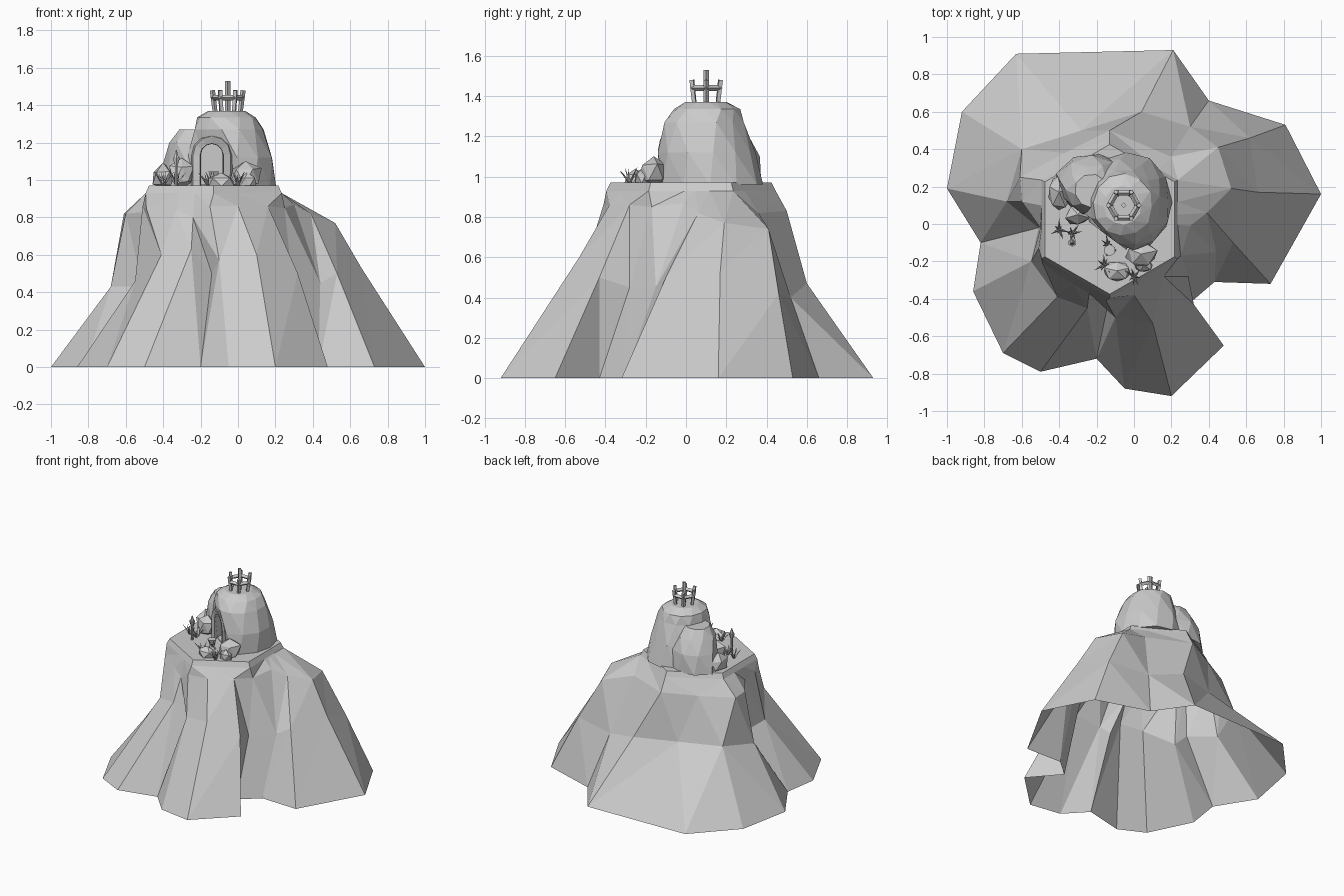
import bpy, bmesh, math, random
from mathutils import Vector, Matrix

random.seed(4)
if "Cube" in bpy.data.objects:
    bpy.data.objects.remove(bpy.data.objects["Cube"], do_unlink=True)

stone = bpy.data.materials.new("grey stone")
stone.use_nodes = True
GREY = (0.6, 0.6, 0.6, 1)
stone.diffuse_color = GREY
stone.node_tree.nodes["Principled BSDF"].inputs["Base Color"].default_value = GREY

TOP = 0.97                      # height of the plateau floor
CENTRE = Vector((-0.13, 0.025, 0))


def finish(name, bm):
    """Turn a bmesh into a flat-shaded stone object."""
    mesh = bpy.data.meshes.new(name)
    bm.to_mesh(mesh)
    bm.free()
    mesh.materials.append(stone)
    obj = bpy.data.objects.new(name, mesh)
    bpy.context.collection.objects.link(obj)
    return obj


def loft(name, rings, cap_bottom=False):
    """Skin a stack of rings that run counter-clockwise, bottom to top."""
    bm = bmesh.new()
    rows = [[bm.verts.new(p) for p in ring] for ring in rings]
    count = len(rows[0])
    for low, high in zip(rows, rows[1:]):
        for i in range(count):
            j = (i + 1) % count
            bm.faces.new((low[i], low[j], high[j], high[i]))
    bm.faces.new(rows[-1])
    if cap_bottom:
        bm.faces.new(rows[0][::-1])
        bmesh.ops.recalc_face_normals(bm, faces=bm.faces[:])
    bmesh.ops.triangulate(bm, faces=bm.faces[:], quad_method='SHORT_EDGE')
    return finish(name, bm)


def oval(cx, cy, rx, ry, z, sides, jitter=0.0, turn=0.0):
    ring = []
    for i in range(sides):
        a = turn + math.tau * i / sides
        k = 1 + random.uniform(-jitter, jitter)
        ring.append((cx + rx * k * math.cos(a), cy + ry * k * math.sin(a), z))
    return ring


def rock(name, place, size, jitter=0.14):
    """Faceted boulder, flattened where it sits on the plateau."""
    bm = bmesh.new()
    bmesh.ops.create_icosphere(bm, subdivisions=1, radius=1)
    turn = Matrix.Rotation(random.uniform(0, math.tau), 3, 'Z')
    for v in bm.verts:
        p = turn @ v.co * (1 + random.uniform(-jitter, jitter))
        p = Vector(place) + Vector(a * b for a, b in zip(p, size))
        p.z = max(p.z, TOP - 0.01)
        v.co = p
    return finish(name, bm)


def bar(bm, start, end, r1, r2, sides=4):
    """Tapered rod between two points, added to a bmesh."""
    start, end = Vector(start), Vector(end)
    axis = end - start
    turn = axis.to_track_quat('Z', 'Y').to_matrix().to_4x4()
    place = Matrix.Translation((start + end) / 2) @ turn
    bmesh.ops.create_cone(bm, cap_ends=True, segments=sides, radius1=r1,
                          radius2=r2, depth=axis.length, matrix=place)


def hexagon_point(direction, scale, z):
    """Point on the hexagonal plateau outline, snapped to a close corner."""
    a = math.atan2(direction.y, direction.x)
    corner = math.pi / 6 + math.pi / 3 * round((a - math.pi / 6) / (math.pi / 3))
    if abs(a - corner) < math.radians(6.5):
        a = corner
    inside = (a - corner + math.pi / 3) % (math.pi / 3) - math.pi / 6
    r = scale * 0.4 * math.cos(math.pi / 6) / math.cos(inside)
    return CENTRE + Vector((r * math.cos(a), r * math.sin(a), z))


# Mountain: foot, middle, shoulder and plateau outlines, open underneath
foot = [(1, .16), (.81, .53), (.4, .66), (.21, .93), (-.63, .91), (-.92, .6),
        (-1, .19), (-.82, -.1), (-.86, -.36), (-.7, -.69), (-.5, -.79),
        (-.2, -.72), (-.05, -.88), (.2, -.92), (.48, -.65), (.29, -.43),
        (.43, -.31), (.73, -.32)]
middle = [(.66, .17, .53), (.62, .46, .42), (.3, .52, .4), (.04, .6, .47),
          (-.28, .5, .48), (-.6, .4, .49), (-.68, .12, .43),
          (-.51, -.02, .43), (-.55, -.2, .46), (-.41, -.39, .6),
          (-.25, -.45, .63), (-.14, -.43, .5), (-.1, -.5, .57),
          (.1, -.53, .6), (.32, -.43, .5), (.29, -.28, .45),
          (.44, -.15, .45), (.53, -.1, .5)]
shoulder = [(.52, .19, .77), (.45, .41, .74), (.2, .36, .82), (-.13, .5, .83),
            (-.37, .38, .82), (-.61, .25, .82), (-.6, .12, .82),
            (-.5, -.02, .83), (-.51, -.13, .86), (-.49, -.21, .85),
            (-.33, -.32, .84), (-.24, -.37, .8), (-.15, -.41, .86),
            (0, -.38, .86), (.16, -.28, .86), (.25, -.17, .85),
            (.3, -.01, .87), (.39, .06, .82)]
rays = [Vector(p) - CENTRE for p in shoulder]
loft("mountain", [[(x, y, 0) for x, y in foot], middle, shoulder,
                  [hexagon_point(r, 1.05, TOP - 0.04) for r in rays],
                  [hexagon_point(r, 1, TOP) for r in rays]])

# Domed rock, sliced flat toward the front right, where the cave opens
SLICE = Vector((-0.6, -0.8, 0))
SLICE_AT = 0.095


def sliced(points, limit):
    """Push points back onto the slicing plane."""
    return [p - SLICE * max(0, p.dot(SLICE) - limit)
            for p in map(Vector, points)]


dome_rings = [(-.04, .12, .25, .27, TOP - 0.01), (-.04, .1, .23, .24, 1.12),
              (-.05, .09, .19, .2, 1.27), (-.06, .1, .16, .165, 1.335),
              (-.06, .1, .1, .105, 1.37)]
dome = loft("domed_rock", [sliced(oval(*ring, 12, 0.04, 0.15 * i),
                                  SLICE_AT + 0.02 * min(i, 2))
                           for i, ring in enumerate(dome_rings)],
            cap_bottom=True)

# Flat-topped rock wall merging into the side of the dome
wall_rings = [(-.22, .21, .2, .17, TOP - 0.01), (-.22, .21, .18, .16, 1.1),
              (-.23, .19, .13, .13, 1.2), (-.23, .18, .09, .09, 1.27)]
wall = loft("rock_wall", [oval(*ring, 9, 0.06, 0.2 * i)
                          for i, ring in enumerate(wall_rings)],
            cap_bottom=True)

# Cave cut through both
CAVE_X, CAVE_R, SPRING = -0.14, 0.06, 1.135


def arch(radius, base):
    """Arched outline as x and z pairs."""
    curve = [(CAVE_X + radius * math.cos(math.pi * i / 6),
              SPRING + radius * math.sin(math.pi * i / 6)) for i in range(7)]
    return [(CAVE_X + radius, base)] + curve + [(CAVE_X - radius, base)]


cutter = loft("cave_cutter", [[(x, y, z) for x, z in arch(CAVE_R, TOP + 0.005)]
                              for y in (-0.4, 0.17)], cap_bottom=True)
cutter.hide_render = True
for body in (dome, wall):
    cut = body.modifiers.new("cave", 'BOOLEAN')
    cut.operation = 'DIFFERENCE'
    cut.solver = 'EXACT'
    cut.object = cutter
    bpy.context.view_layer.objects.active = body
    bpy.ops.object.modifier_apply(modifier=cut.name)
bpy.data.objects.remove(cutter, do_unlink=True)

# Rough stone surround of the cave mouth, lying along the sliced face
bm = bmesh.new()


def surround(radius, out):
    """Arch laid on the sliced face, pushed out by a distance."""
    return [bm.verts.new((x, -(SLICE_AT + out + 0.6 * x) / 0.8, z))
            for x, z in arch(radius, TOP)]


strips = [surround(r, out) for r, out in ((.13, -.04), (.1, .04),
                                          (.062, .03), (.058, -.06))]
for a, b in zip(strips, strips[1:]):
    for i in range(len(a) - 1):
        bm.faces.new((a[i], a[i + 1], b[i + 1], b[i]))
bmesh.ops.recalc_face_normals(bm, faces=bm.faces[:])
finish("cave_mouth", bm)

# Boulders around the dome
rock("left_low_rock", (-.4, .17, 1.01), (.07, .11, .08))
rock("left_front_rock", (-.3, .05, 1.03), (.07, .06, .09))
rock("right_rock", (.04, -.16, 1.02), (.09, .08, .09))
rock("front_rock", (-.09, -.25, .99), (.08, .055, .045))
rock("front_small_rock", (.05, -.22, .99), (.05, .04, .045))

# Crown on top of the dome: leaning slats, one rail and a centre spike
bm = bmesh.new()
CROWN = Vector((-0.055, 0.1, 0))


def crown_point(i, radius, z):
    a = math.tau * i / 6
    return CROWN + Vector((radius * math.cos(a), radius * math.sin(a), z))


for i in range(6):
    bar(bm, crown_point(i, .067, 1.36), crown_point(i, .082, 1.48), .013, .014)
    bar(bm, crown_point(i, .077, 1.44), crown_point(i + 1, .077, 1.44),
        .015, .015)
bar(bm, CROWN + Vector((0, 0, 1.36)), CROWN + Vector((0, 0, 1.53)), .014, .014)
finish("crown", bm)


# Spiky plants
def plant(name, x, y, height, blades=7):
    bm = bmesh.new()
    for i in range(blades):
        a = math.tau * i / blades + random.uniform(-0.3, 0.3)
        lean = random.uniform(0.3, 0.8) * height
        tip = (x + lean * math.cos(a), y + lean * math.sin(a),
               TOP + height * random.uniform(0.6, 1))
        bar(bm, (x, y, TOP), tip, .008, .001, 3)
    finish(name, bm)


for i, (x, y) in enumerate(((-.4, -.03), (-.33, -.05), (-.14, -.11),
                            (-.16, -.22), (0, -.28))):
    plant("plant_%d" % (i + 1), x, y, 0.075)

# Torch post and a small brazier
bm = bmesh.new()
bar(bm, (-.33, -.1, TOP), (-.33, -.1, 1.1), .008, .008, 6)
bar(bm, (-.33, -.1, 1.08), (-.33, -.1, 1.12), .01, .022, 6)
bar(bm, (-.33, -.1, 1.12), (-.33, -.1, 1.16), .015, .003, 6)
finish("torch_post", bm)
bm = bmesh.new()
for i in range(3):
    a = math.tau * i / 3
    bar(bm, (-.13 + .03 * math.cos(a), -.14 + .03 * math.sin(a), TOP),
        (-.13, -.14, 1.03), .006, .006)
bar(bm, (-.13, -.14, 1.01), (-.13, -.14, 1.045), .02, .032, 6)
finish("brazier", bm)
